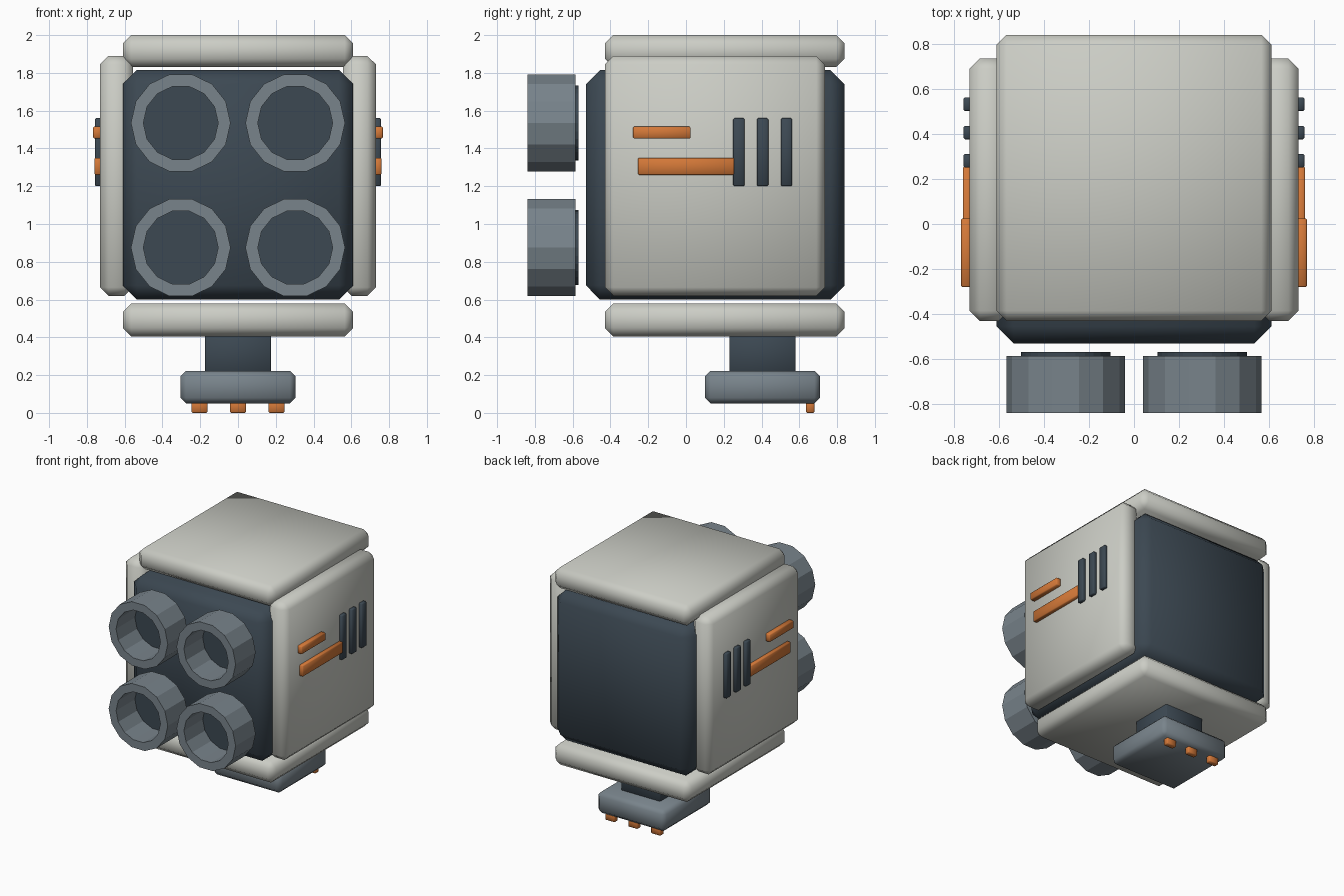
import bpy, bmesh, math
from mathutils import Matrix, Vector

if "Cube" in bpy.data.objects:
    bpy.data.objects.remove(bpy.data.objects["Cube"], do_unlink=True)


def material(name, rgb):
    m = bpy.data.materials.new(name)
    m.use_nodes = True
    m.diffuse_color = (*rgb, 1)
    m.node_tree.nodes["Principled BSDF"].inputs["Base Color"].default_value = (*rgb, 1)
    return m


PALE = material("pale grey", (0.60, 0.61, 0.56))
DARK = material("dark slate", (0.045, 0.065, 0.085))
STEEL = material("steel grey", (0.19, 0.23, 0.26))
ORANGE = material("orange", (0.66, 0.19, 0.04))


def finish(bm, name, mat, smooth=True):
    bmesh.ops.recalc_face_normals(bm, faces=bm.faces)
    mesh = bpy.data.meshes.new(name)
    bm.to_mesh(mesh)
    bm.free()
    mesh.materials.append(mat)
    ob = bpy.data.objects.new(name, mesh)
    bpy.context.collection.objects.link(ob)
    if smooth:
        bpy.ops.object.select_all(action='DESELECT')
        ob.select_set(True)
        bpy.context.view_layer.objects.active = ob
        bpy.ops.object.shade_smooth_by_angle(angle=math.radians(50))
    return ob


def box(name, mat, x, y, z, bevel):
    """Chamfered box from its (min, max) extents on each axis."""
    bm = bmesh.new()
    bmesh.ops.create_cube(bm, size=1)
    lo, hi = (Vector(c) for c in zip(x, y, z))
    bmesh.ops.scale(bm, vec=hi - lo, verts=bm.verts)
    bmesh.ops.translate(bm, vec=(lo + hi) / 2, verts=bm.verts)
    bmesh.ops.bevel(bm, geom=bm.edges[:], offset=bevel, segments=1, affect='EDGES')
    return finish(bm, name, mat)


def tube(name, mat, x, z, y0, y1, outer, inner, sides):
    """Open ring along y, spun from a rectangular section."""
    bm = bmesh.new()
    section = [(outer, y0), (outer, y1), (inner, y1), (inner, y0)]
    vs = [bm.verts.new((r, y, 0)) for r, y in section]
    es = [bm.edges.new((vs[i], vs[(i + 1) % 4])) for i in range(4)]
    bmesh.ops.spin(bm, geom=vs + es, axis=(0, 1, 0), cent=(0, 0, 0),
                   angle=math.tau, steps=sides)
    bmesh.ops.remove_doubles(bm, verts=bm.verts, dist=0.0005)
    bmesh.ops.translate(bm, vec=(x, 0, z), verts=bm.verts)
    return finish(bm, name, mat, smooth=False)


def disc(name, mat, x, z, y0, y1, radius, sides):
    bm = bmesh.new()
    place = Matrix.Translation((x, (y0 + y1) / 2, z)) @ Matrix.Rotation(math.pi / 2, 4, 'X')
    bmesh.ops.create_cone(bm, cap_ends=True, segments=sides, radius1=radius,
                          radius2=radius, depth=y1 - y0, matrix=place)
    return finish(bm, name, mat, smooth=False)


# Body core and cover panels
box("core", DARK, (-.61, .61), (-.53, .84), (.6, 1.815), .075)
box("top_panel", PALE, (-.61, .61), (-.43, .84), (1.83, 2), .045)
box("bottom_panel", PALE, (-.61, .61), (-.43, .84), (.405, .58), .045)

# Side panels with vents and stripes
for side, s in (("left", 1), ("right", -1)):
    def span(a, b):
        return sorted((s * a, s * b))
    box(side + "_panel", PALE, span(.555, .73), (-.43, .735), (.62, 1.89), .045)
    for i in range(3):
        y = .25 + i * .126
        box(f"{side}_vent_{i + 1}", DARK, span(.72, .757), (y, y + .06), (1.2, 1.56), .006)
    box(side + "_upper_stripe", ORANGE, span(.72, .767), (-.28, .025), (1.452, 1.515), .006)
    box(side + "_lower_stripe", ORANGE, span(.72, .76), (-.255, .255), (1.26, 1.35), .006)

# Four front nozzles, each with a dark plate behind
for row, z in (("upper", 1.535), ("lower", .875)):
    for side, x in (("left", .303), ("right", -.303)):
        tube(f"{row}_{side}_nozzle", STEEL, x, z, -.84, -.585, .264, .198, 14)
        disc(f"{row}_{side}_nozzle_plate", DARK, x, z, -.6, -.568, .198, 28)

# Pedestal
box("neck", DARK, (-.175, .175), (.23, .58), (.2, .43), .006)
box("foot", STEEL, (-.305, .305), (.1, .71), (.05, .223), .03)
for i in range(3):
    x = (i - 1) * .204
    box(f"foot_stud_{i + 1}", ORANGE, (x - .043, x + .043), (.635, .68), (0, .07), .006)
